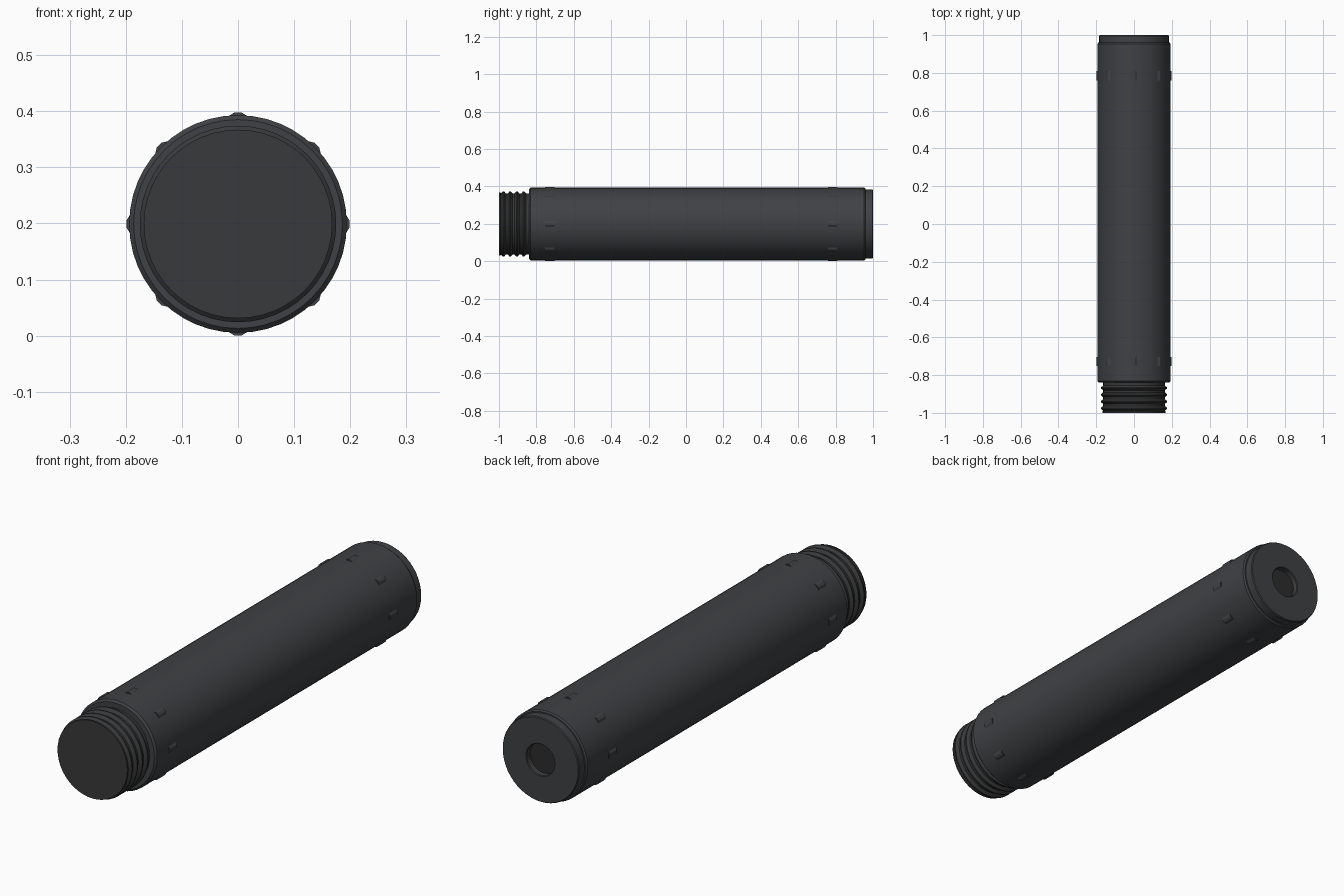
import bpy, bmesh, math
from mathutils import Matrix, Vector

if "Cube" in bpy.data.objects:
    bpy.data.objects.remove(bpy.data.objects["Cube"])

ZC = 0.199      # height of the tube axis
SEG = 48


def material(name, rgb):
    m = bpy.data.materials.new(name)
    m.diffuse_color = (*rgb, 1)
    m.use_nodes = True
    m.node_tree.nodes["Principled BSDF"].inputs["Base Color"].default_value = m.diffuse_color
    return m


def finish(name, bm, mat, angle=30):
    bmesh.ops.recalc_face_normals(bm, faces=bm.faces)
    me = bpy.data.meshes.new(name)
    bm.to_mesh(me)
    bm.free()
    ob = bpy.data.objects.new(name, me)
    bpy.context.collection.objects.link(ob)
    me.materials.append(mat)
    bpy.ops.object.select_all(action='DESELECT')
    ob.select_set(True)
    bpy.context.view_layer.objects.active = ob
    bpy.ops.object.shade_smooth_by_angle(angle=math.radians(angle))
    return ob


def lathe(name, profile, mat, angle=30):
    """Revolve (radius, y) points around the tube axis; radius 0 closes an end."""
    bm = bmesh.new()
    verts = [bm.verts.new((r, y, ZC)) for r, y in profile]
    edges = [bm.edges.new(p) for p in zip(verts, verts[1:])]
    bmesh.ops.spin(bm, geom=verts + edges, cent=(0, 0, ZC), axis=(0, 1, 0),
                   angle=math.tau, steps=SEG, use_duplicate=False)
    bmesh.ops.remove_doubles(bm, verts=bm.verts, dist=1e-5)
    return finish(name, bm, mat, angle)


dark = material("dark_metal", (0.05, 0.053, 0.058))
thread_mat = material("thread_metal", (0.04, 0.041, 0.043))
bore_mat = material("bore_black", (0.025, 0.025, 0.025))

# Main tube with small chamfers at both ends
lathe("tube", [(0, -0.84), (0.186, -0.84), (0.194, -0.832),
               (0.194, 0.953), (0.189, 0.96), (0, 0.96)], dark)

# Threaded front end: a core with repeated V ridges
profile = [(0, -1.0), (0.168, -1.0), (0.168, -0.993)]
for i in range(4):
    y = -0.976 + i * 0.036
    profile += [(0.163, y - 0.013), (0.175, y - 0.003),
                (0.175, y + 0.003), (0.163, y + 0.013)]
profile += [(0.163, -0.835), (0, -0.835)]
lathe("threaded_end", profile, thread_mat)

# Rear cap with its bore recess
lathe("rear_cap", [(0, 0.955), (0.184, 0.955), (0.184, 0.996), (0.181, 1.0),
                   (0.07, 1.0), (0.067, 0.997), (0.067, 0.975), (0, 0.975)], dark)
lathe("bore_floor", [(0, 0.976), (0.066, 0.976)], bore_mat)

# Two rings of eight raised grip lugs
for ring, yc in (("front", -0.728), ("rear", 0.785)):
    bm = bmesh.new()
    for i in range(8):
        rot = Matrix.Translation((0, yc, ZC)) @ Matrix.Rotation(i * math.pi / 4, 4, 'Y')
        lug = bmesh.ops.create_cube(bm, size=1)["verts"]
        for v in lug:
            top = v.co.z > 0
            half_w = 0.006 if top else 0.02
            v.co = rot @ Vector((math.copysign(half_w, v.co.x), v.co.y * 0.05,
                                 0.199 if top else 0.19))
    finish(ring + "_lugs", bm, dark, 20)
